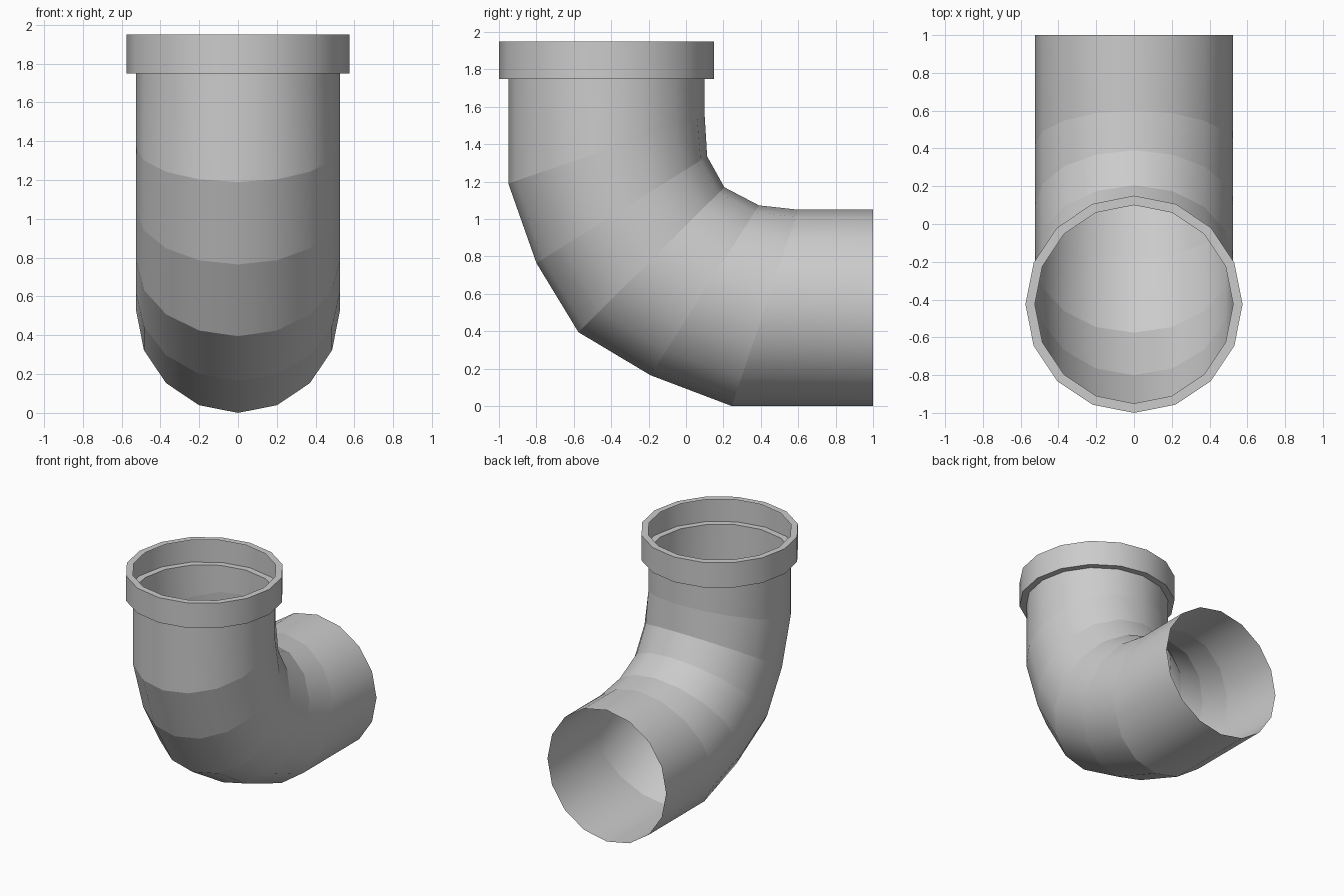
import bpy, bmesh
from math import sin, cos, tau
from mathutils import Vector

if "Cube" in bpy.data.objects:
    bpy.data.objects.remove(bpy.data.objects["Cube"])

SIDES = 16


def loft(name, sections):
    """Skin 16-sided rings; each section is (outer_yz, inner_yz, x_radius)."""
    bm = bmesh.new()
    rings = []
    for (oy, oz), (iy, iz), rx in sections:
        outer, inner = Vector((0, oy, oz)), Vector((0, iy, iz))
        centre, axis = (outer + inner) / 2, (outer - inner) / 2
        rings.append([bm.verts.new(centre + axis * cos(tau * i / SIDES)
                                   + Vector((rx * sin(tau * i / SIDES), 0, 0)))
                      for i in range(SIDES)])
    for a, b in zip(rings, rings[1:]):
        for i in range(SIDES):
            j = (i + 1) % SIDES
            bm.faces.new((a[i], b[i], b[j], a[j])).smooth = True
    # smooth around the pipe, crisp crease at every ring
    for ring in rings:
        for i in range(SIDES):
            edge = bm.edges.get((ring[i], ring[(i + 1) % SIDES]))
            edge.smooth = False
    mesh = bpy.data.meshes.new(name)
    bm.to_mesh(mesh)
    bm.free()
    obj = bpy.data.objects.new(name, mesh)
    bpy.context.collection.objects.link(obj)
    return obj


# Elbow pipe: outside-of-bend and inside-of-bend points in (y, z), both ends open
R = 0.525
loft("elbow_pipe", [
    ((-0.95, 1.75), (0.10, 1.75), R),
    ((-0.95, 1.19), (0.10, 1.55), R),
    ((-0.80, 0.765), (0.113, 1.335), R),
    ((-0.575, 0.395), (0.205, 1.17), R),
    ((-0.19, 0.165), (0.39, 1.073), R),
    ((0.245, 0.0), (0.60, 1.05), R),
    ((1.00, 0.0), (1.00, 1.05), R),
])

# Socket collar: top lip, outer wall and bottom ledge, hollow inside
CY = -0.425
loft("socket_collar", [((CY - r, z), (CY + r, z), r) for r, z in
                       [(R, 1.95), (0.575, 1.95), (0.575, 1.75), (R, 1.75)]])
